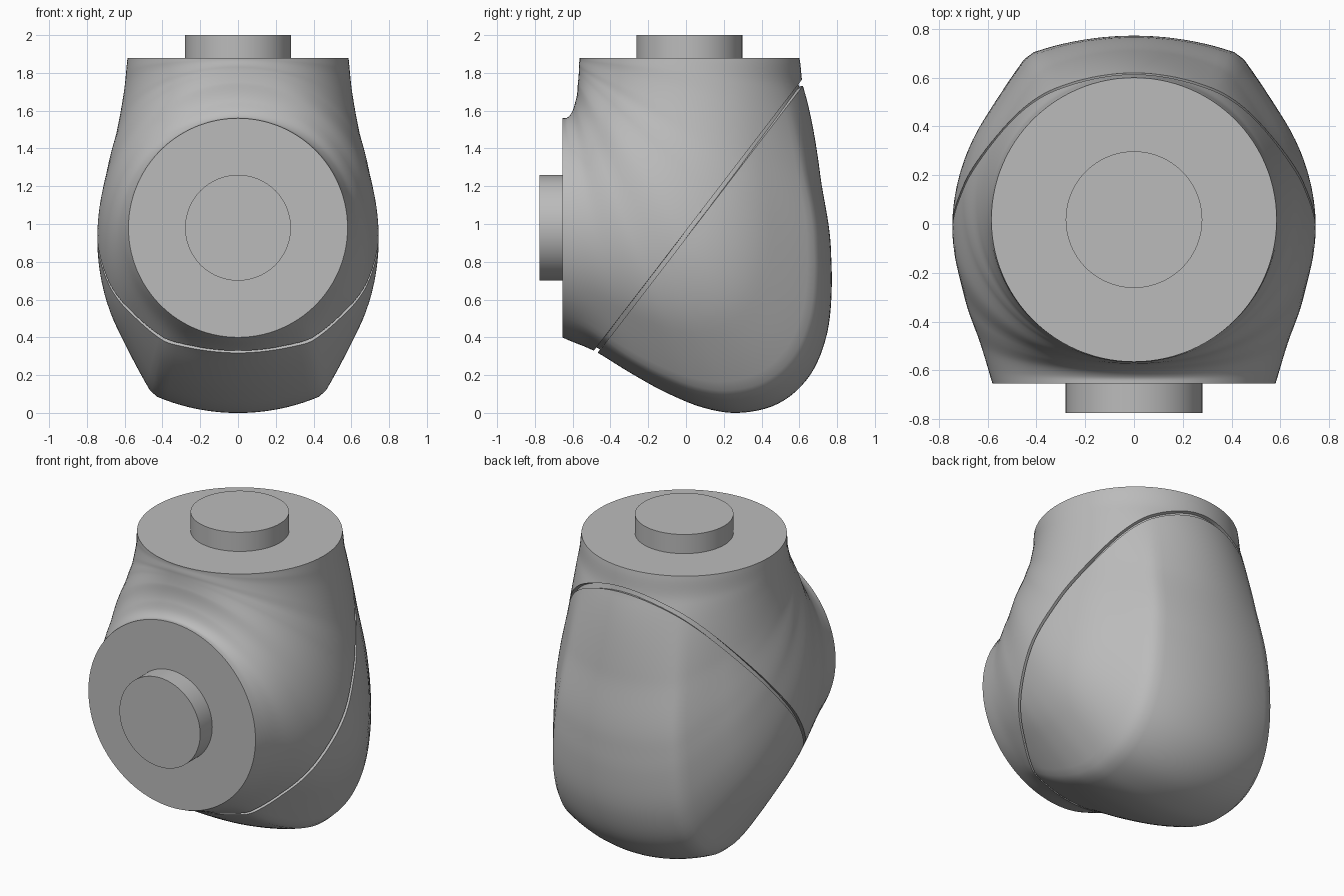
import bpy, bmesh, math
from mathutils import Vector

cube = bpy.data.objects.get("Cube")
if cube:
    bpy.data.objects.remove(cube, do_unlink=True)

grey = bpy.data.materials.new("satin grey")
grey.use_nodes = True
GREY = (0.5, 0.5, 0.5, 1)
grey.diffuse_color = GREY
grey.node_tree.nodes["Principled BSDF"].inputs["Base Color"].default_value = GREY

TOP_Z, FRONT_Y = 1.88, -0.655      # planes of the two flanges
STEPS, HALF = 90, 54               # sweep sections, points per half section


def curve(keys):
    """Smooth interpolation through (position, value) keys."""
    def slope(i):
        a, b = keys[max(i - 1, 0)], keys[min(i + 1, len(keys) - 1)]
        return (b[1] - a[1]) / (b[0] - a[0])

    def value(x):
        i = 0
        while i < len(keys) - 2 and x > keys[i + 1][0]:
            i += 1
        (x0, y0), (x1, y1) = keys[i], keys[i + 1]
        d = x1 - x0
        t = (x - x0) / d
        return (y0 * (1 + 2 * t) * (1 - t) ** 2 + y1 * t * t * (3 - 2 * t)
                + d * t * (1 - t) * (slope(i) * (1 - t) - slope(i + 1) * t))
    return value


def polar(points):
    """Side outline (y, z) as angle and distance about the inner corner."""
    return curve([(math.degrees(math.atan2(TOP_Z - z, y - FRONT_Y)),
                   math.hypot(TOP_Z - z, y - FRONT_Y)) for y, z in points])


def smooth(a, b, x):
    t = min(max((x - a) / (b - a), 0), 1)
    return t * t * (3 - 2 * t)


outer = polar([(.60, 1.88), (.625, 1.71), (.712, 1.25), (.768, .85), (.772, .68),
               (.742, .4), (.65, .19), (.49, .05), (.28, 0), (.1, .025),
               (-.1, .105), (-.3, .215), (-.48, .325), (-.655, .4)])
inner = polar([(-.565, 1.88), (-.567, 1.83), (-.572, 1.75), (-.585, 1.65),
               (-.605, 1.59), (-.63, 1.563), (-.655, 1.56)])
width = curve([(0, .585), (15, .605), (30, .645), (42, .70), (56, .745),
               (69, .70), (80, .63), (90, .58)])


def ridge(a):
    """Outline swelling that forms the soft corner of the back shell."""
    return (a / 35) ** 2 if a < 35 else max(0, 1 - (a - 35) / 25) ** 2


def section(angle):
    lo, hi = inner(angle), outer(angle)
    mid, half, w = (lo + hi) / 2, (hi - lo) / 2, width(angle)
    bulge = .085 * smooth(3, 38, angle) * (1 - smooth(76, 90, angle))
    c, s = math.cos(math.radians(angle)), math.sin(math.radians(angle))
    ring = []
    for i in range(2 * HALF):
        a = 180 * i / HALF
        r = 1 + bulge * ridge(min(a, 360 - a))
        d = mid + half * r * math.cos(math.radians(a))
        ring.append(Vector((w * r * math.sin(math.radians(a)),
                            FRONT_Y + d * c, TOP_Z - d * s)))
    return ring


def finish(bm, name):
    bmesh.ops.recalc_face_normals(bm, faces=bm.faces)
    mesh = bpy.data.meshes.new(name)
    bm.to_mesh(mesh)
    bm.free()
    mesh.materials.append(grey)
    obj = bpy.data.objects.new(name, mesh)
    bpy.context.collection.objects.link(obj)
    bpy.ops.object.select_all(action='DESELECT')
    obj.select_set(True)
    bpy.context.view_layer.objects.active = obj
    bpy.ops.object.shade_smooth_by_angle(angle=math.radians(32))
    return obj


# Elbow housing: sections swept from the top flange to the front flange
bm = bmesh.new()
rings = [[bm.verts.new(p) for p in section(90 * i / STEPS)] for i in range(STEPS + 1)]
for r0, r1 in zip(rings, rings[1:]):
    for i in range(2 * HALF):
        j = (i + 1) % (2 * HALF)
        bm.faces.new((r0[i], r0[j], r1[j], r1[i]))
bm.faces.new(rings[0])
bm.faces.new(rings[-1])
bmesh.ops.recalc_face_normals(bm, faces=bm.faces)

# Sloping seam groove between the housing and its back cover
seam_point, seam_normal = Vector((0, 0, .945)), Vector((0, .793, -.609))
for side in (-.012, .012):
    bmesh.ops.bisect_plane(bm, geom=bm.verts[:] + bm.edges[:] + bm.faces[:], dist=.0005,
                           plane_co=seam_point + seam_normal * side, plane_no=seam_normal)
strip = [f for f in bm.faces
         if abs((f.calc_center_median() - seam_point).dot(seam_normal)) < .0115]
bmesh.ops.inset_region(bm, faces=strip, thickness=0, depth=-.022, use_even_offset=False)
finish(bm, "elbow_housing")


# Round connecting stubs on both flanges
def stub(name, centre, tilt):
    bm = bmesh.new()
    bmesh.ops.create_cone(bm, cap_ends=True, segments=96, radius1=.28, radius2=.28, depth=.16)
    obj = finish(bm, name)
    obj.location = centre
    obj.rotation_euler.x = tilt


stub("top_stub", (0, .018, 1.92), 0)
stub("front_stub", (0, -.695, .98), math.pi / 2)
